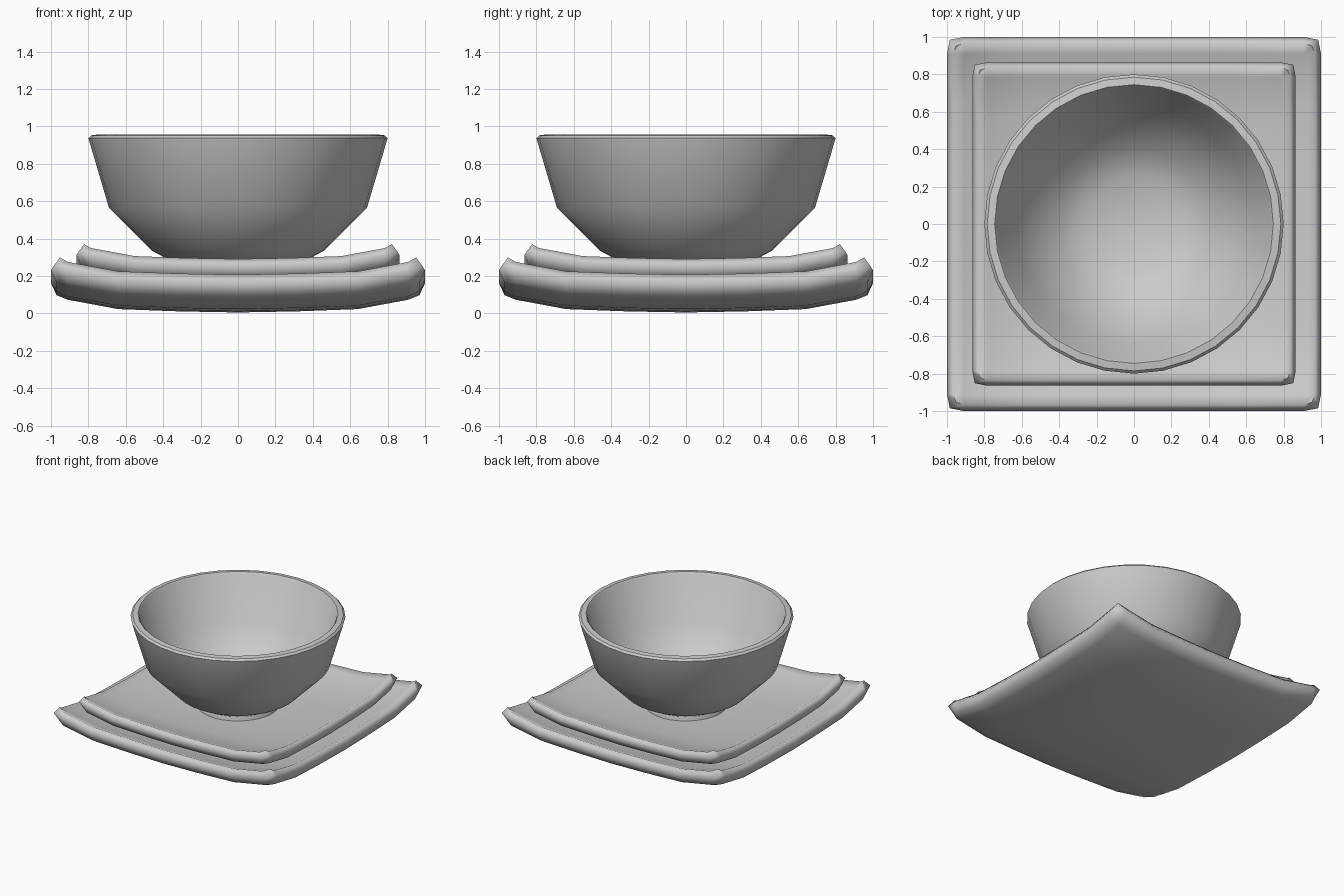
import bpy, bmesh, math

cube = bpy.data.objects.get("Cube")
if cube:
    bpy.data.objects.remove(cube, do_unlink=True)

glaze = bpy.data.materials.new("grey_glaze")
glaze.use_nodes = True
colour = (0.6, 0.6, 0.6, 1)
glaze.diffuse_color = colour
glaze.node_tree.nodes["Principled BSDF"].inputs["Base Color"].default_value = colour


def finish(bm, name, angle):
    bmesh.ops.recalc_face_normals(bm, faces=bm.faces[:])
    mesh = bpy.data.meshes.new(name)
    bm.to_mesh(mesh)
    bm.free()
    obj = bpy.data.objects.new(name, mesh)
    bpy.context.collection.objects.link(obj)
    mesh.materials.append(glaze)
    bpy.ops.object.select_all(action='DESELECT')
    obj.select_set(True)
    bpy.context.view_layer.objects.active = obj
    bpy.ops.object.shade_smooth_by_angle(angle=math.radians(angle))
    return obj


# Distance from the centre line and how far the plate lifts there
HALF = [(0, 0), (0.32, 0.006), (0.64, 0.018), (0.91, 0.068), (0.97, 0.092)]
STATIONS = [(-d, z) for d, z in HALF[:0:-1]] + HALF
LAST = len(STATIONS) - 1


def plate(name, size, base):
    """Square plate, lifted at the edges, with a rounded rim."""
    bm = bmesh.new()

    def sheet(height, edge):
        grid = {}
        for i, (x, zx) in enumerate(STATIONS):
            for j, (y, zy) in enumerate(STATIONS):
                on_x, on_y = i in (0, LAST), j in (0, LAST)
                if on_x:
                    x2 = math.copysign(edge - 0.015 * on_y, x)
                else:
                    x2 = x
                y2 = math.copysign(edge - 0.015 * on_x, y) if on_y else y
                grid[i, j] = bm.verts.new((x2 * size, y2 * size,
                                           base + (height + zx + zy) * size))
        return grid

    bottom, middle, top = sheet(0.005, 0.97), sheet(0.07, 1.0), sheet(0.115, 0.967)
    for grid in (bottom, top):
        for i in range(LAST):
            for j in range(LAST):
                bm.faces.new([grid[i, j], grid[i + 1, j],
                              grid[i + 1, j + 1], grid[i, j + 1]])
    # Rim faces around the border
    border = ([(i, 0) for i in range(LAST)] + [(LAST, j) for j in range(LAST)]
              + [(i, LAST) for i in range(LAST, 0, -1)]
              + [(0, j) for j in range(LAST, 0, -1)])
    for a, b in zip(border, border[1:] + border[:1]):
        for low, high in ((bottom, middle), (middle, top)):
            bm.faces.new([low[a], low[b], high[b], high[a]])
    # The middle layer only keeps its border
    bmesh.ops.delete(bm, geom=[v for v in bm.verts if not v.link_faces],
                     context='VERTS')
    return finish(bm, name, 80)


def lathe(name, profile, sides=32, angle=40):
    """Turn a closed profile around the z axis."""
    bm = bmesh.new()
    rings = []
    for r, z in profile:
        rings.append([bm.verts.new((r * math.sin(math.tau * k / sides),
                                    r * math.cos(math.tau * k / sides), z))
                      for k in range(sides)])
    for low, high in zip(rings, rings[1:]):
        for k in range(sides):
            n = (k + 1) % sides
            bm.faces.new([low[k], low[n], high[n], high[k]])
    bm.faces.new(rings[0])
    bm.faces.new(rings[-1])
    return finish(bm, name, angle)


plate("lower_plate", 1.0, 0.0)
plate("upper_plate", 0.864, 0.112)

# Bowl: foot, outer wall, rim, inner wall, flat floor
lathe("bowl", [(0.30, 0.20), (0.31, 0.215), (0.30, 0.262), (0.33, 0.265),
               (0.46, 0.335), (0.69, 0.565), (0.80, 0.937), (0.785, 0.952),
               (0.745, 0.957), (0.735, 0.945), (0.635, 0.59), (0.41, 0.37),
               (0.257, 0.28)], angle=33)
